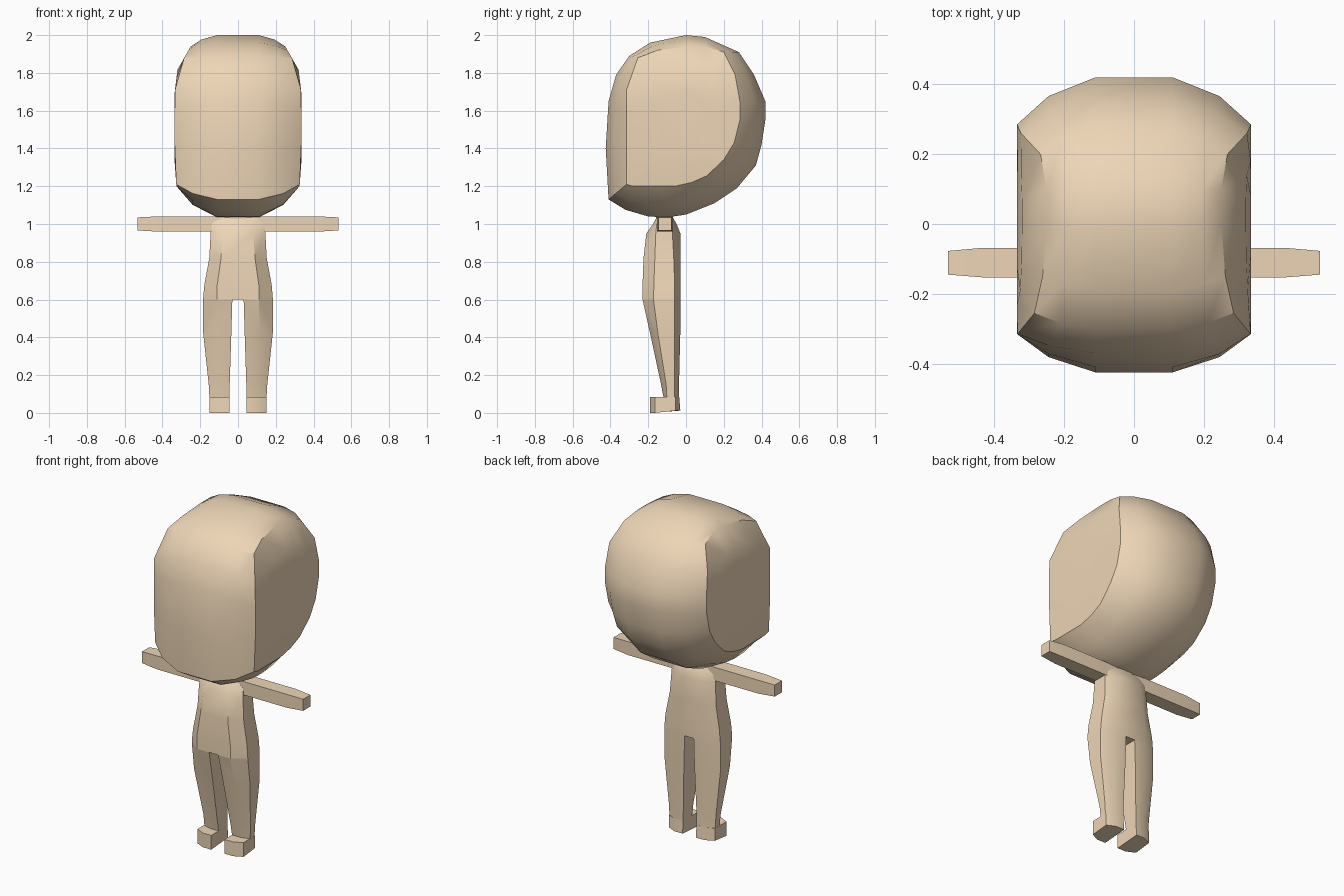
import bpy, bmesh

if "Cube" in bpy.data.objects:
    bpy.data.objects.remove(bpy.data.objects["Cube"])

skin = bpy.data.materials.new("tan")
skin.diffuse_color = (0.85, 0.67, 0.47, 1)
skin.use_nodes = True
skin.node_tree.nodes["Principled BSDF"].inputs["Base Color"].default_value = skin.diffuse_color


def loft(name, rings, mirror=False, angle=0.58):
    """Skin a list of equal-length point rings, with both ends capped."""
    bm = bmesh.new()
    loops = [[bm.verts.new(p) for p in ring] for ring in rings]
    n = len(loops[0])
    for a, b in zip(loops, loops[1:]):
        for i in range(n):
            j = (i + 1) % n
            bm.faces.new((a[i], a[j], b[j], b[i]))
    bm.faces.new(loops[0])
    bm.faces.new(loops[-1])
    bmesh.ops.recalc_face_normals(bm, faces=bm.faces)
    mesh = bpy.data.meshes.new(name)
    bm.to_mesh(mesh)
    bm.free()
    ob = bpy.data.objects.new(name, mesh)
    bpy.context.collection.objects.link(ob)
    mesh.materials.append(skin)
    bpy.ops.object.select_all(action='DESELECT')
    ob.select_set(True)
    bpy.context.view_layer.objects.active = ob
    bpy.ops.object.shade_smooth_by_angle(angle=angle)
    if mirror:
        ob.modifiers.new("mirror", 'MIRROR')
    return ob


def lerp_table(table, v):
    for (a, x), (b, y) in zip(table, table[1:]):
        if v <= b:
            return x + (y - x) * max(0, v - a) / (b - a)
    return table[-1][1]


# head: side outline (y, z) paired with the edge of the flat cheek panel (y, z)
outline = [(-.41, 1.13), (-.425, 1.4), (-.41, 1.65), (-.37, 1.79), (-.30, 1.89),
           (-.19, 1.96), (0, 2), (.1, 1.99), (.28, 1.91), (.36, 1.79),
           (.42, 1.65), (.42, 1.55), (.40, 1.42), (.37, 1.31), (.27, 1.19),
           (.15, 1.11), (0, 1.05), (-.1, 1.035), (-.2, 1.04), (-.32, 1.075)]
panel = [(-.315, 1.21), (-.315, 1.42), (-.315, 1.6), (-.315, 1.71), (-.255, 1.88),
         (-.15, 1.92), (0, 1.94), (.1, 1.94), (.2, 1.91), (.26, 1.79),
         (.285, 1.65), (.285, 1.55), (.255, 1.43), (.20, 1.34), (.11, 1.255),
         (.03, 1.22), (-.06, 1.2), (-.13, 1.2), (-.2, 1.2), (-.28, 1.2)]
width = [(1.2, .326), (1.32, .335), (1.7, .335), (1.82, .32), (1.94, .25)]


def panel_ring(s):
    pts = [(-.02 + (y + .02) * s, 1.5 + (z - 1.5) * s) for y, z in panel]
    return [(lerp_table(width, z), y, z) for y, z in pts]


edge = panel_ring(1)
front = [(.11, y, z) for y, z in outline]
shoulder = [(a[0] + .6 * (b[0] - a[0]), a[1] + .4 * (b[1] - a[1]),
             a[2] + .4 * (b[2] - a[2])) for a, b in zip(front, edge)]
half = [front, shoulder, edge, panel_ring(.72), panel_ring(.45)]
other = [[(-x, y, z) for x, y, z in r] for r in reversed(half)]
loft("head", other + half)

# torso: eight-sided rings (z, half front width, half width, four depths)
torso = [(.60, .11, .185, -.23, -.172, -.06, -.03),
         (.68, .11, .178, -.23, -.17, -.06, -.03),
         (.82, .09, .152, -.225, -.165, -.065, -.03),
         (.95, .08, .145, -.21, -.16, -.072, -.03),
         (1.0, .07, .14, -.175, -.155, -.074, -.05),
         (1.035, .06, .10, -.155, -.15, -.076, -.07)]
loft("torso", [[(-a, f, z), (a, f, z), (b, f2, z), (b, r2, z),
                (a, r, z), (-a, r, z), (-b, r2, z), (-b, f2, z)]
               for z, a, b, f, f2, r2, r in torso])

# neck
loft("neck", [[(-.045, -.16, z), (.045, -.16, z), (.045, -.07, z), (-.045, -.07, z)]
              for z in (.99, 1.07)])

# arms
loft("arms", [[(x, f, lo), (x, b, lo), (x, b, hi), (x, f, hi)]
              for x, f, b, lo, hi in [(.06, -.153, -.068, .96, 1.035),
                                      (.14, -.153, -.068, .96, 1.04),
                                      (.43, -.153, -.068, .96, 1.04),
                                      (.532, -.145, -.077, .966, 1.035)]], mirror=True)


# legs and feet: six-sided rings (z, inner, middle, outer, four depths)
def hexagon(z, i, m, o, f, f2, r2, r, tilt=0):
    return [(i, f, z), (m, f, z), (o, f2, z), (o, r2, z + tilt),
            (m, r, z + tilt), (i, r, z + tilt)]


loft("legs", [hexagon(.60, .03, .11, .185, -.23, -.172, -.06, -.03),
              hexagon(.43, .035, .115, .185, -.192, -.15, -.06, -.03),
              hexagon(.15, .044, .1, .155, -.132, -.105, -.06, -.037),
              hexagon(.06, .044, .1, .15, -.115, -.1, -.06, -.036)], mirror=True)
loft("feet", [hexagon(.085, .044, .1, .152, -.19, -.165, -.055, -.036),
              hexagon(0, .044, .1, .152, -.19, -.165, -.055, -.03, .012)], mirror=True)
